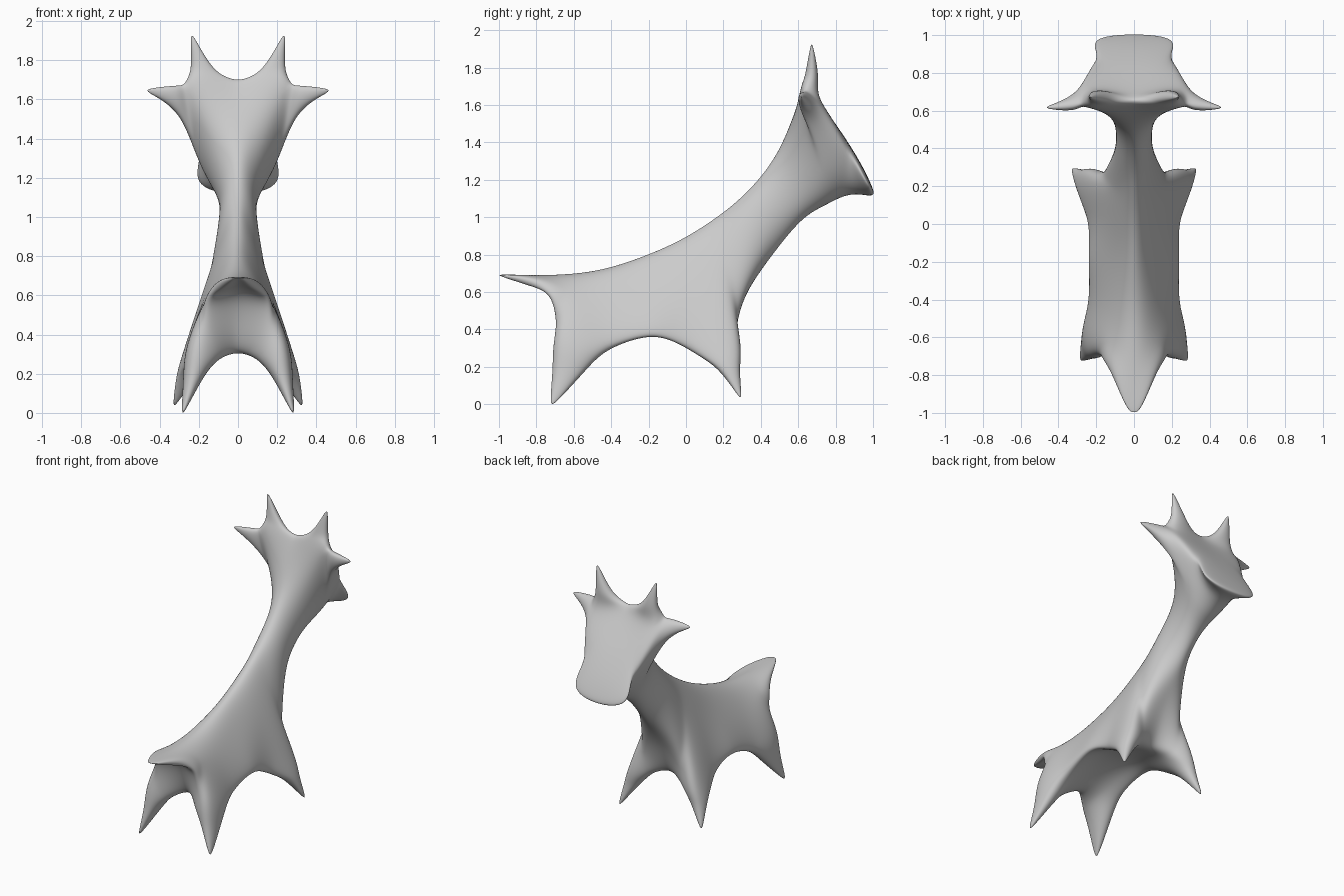
import bpy, bmesh
from mathutils import Vector

if "Cube" in bpy.data.objects:
    bpy.data.objects.remove(bpy.data.objects["Cube"])

verts, mirror, faces, groups = [], {}, [], []


def add(x, y, z):
    """Add a point and its mirror twin; return the index."""
    i = len(verts)
    verts.append(Vector((x, y, z)))
    mirror[i] = i
    if x > 1e-6:
        verts.append(Vector((-x, y, z)))
        mirror[i], mirror[i + 1] = i + 1, i
    return i


def ring(*pts):
    return [add(*p) for p in pts]


def quad(a, b, c, d):
    faces.append((a, b, c, d))
    faces.append(tuple(mirror[i] for i in (d, c, b, a)))


def strip(r, s, skip=()):
    for i in range(len(r) - 1):
        if i not in skip:
            quad(r[i], r[i + 1], s[i + 1], s[i])


def group(idx, tip):
    """Points that move together so their surface reaches the tip."""
    tip = Vector(tip)
    if abs(tip.x) < 1e-6:
        groups.append((sorted(set(idx) | {mirror[i] for i in idx}), tip))
    else:
        groups.append((idx, tip))
        groups.append(([mirror[i] for i in idx], Vector((-tip.x, tip.y, tip.z))))


def spike(base, mid, tip, size=0.13):
    """Tapered limb: base quad, middle quad, tiny end quad."""
    m = ring(*mid)
    c = sum((Vector(p) for p in mid), Vector()) / 4
    t = ring(*[Vector(tip) + (Vector(p) - c) * size for p in mid])
    for r, s in ((base, m), (m, t)):
        for i in range(4):
            j = (i + 1) % 4
            quad(r[i], r[j], s[j], s[i])
    quad(*t)
    group(t, tip)


# Trunk: half sections, top / upper side / outer edge / inner edge / belly
body = [
    ring((0, -.66, .695), (.15, -.64, .60), (.24, -.675, .37), (.115, -.66, .295), (0, -.58, .33)),
    ring((0, -.43, .725), (.14, -.44, .60), (.245, -.43, .32), (.12, -.45, .305), (0, -.42, .335)),
    ring((0, -.18, .81), (.125, -.18, .66), (.24, -.18, .39), (.14, -.18, .38), (0, -.18, .39)),
    ring((0, .01, .90), (.125, .03, .73), (.25, .035, .325), (.13, .05, .315), (0, .06, .345)),
    ring((0, .18, 1.01), (.12, .20, .80), (.25, .262, .37), (.13, .25, .305), (0, .2, .335)),
]
for k in range(4):
    strip(body[k], body[k + 1], skip=(2,) if k in (0, 3) else ())

# Rear and chest walls
rear = ring((.15, -.715, .54), (0, -.68, .56))
chest = ring((.14, .30, .57), (0, .305, .56))
for b, (e, d) in ((body[0], rear), (body[4], chest)):
    quad(b[1], b[2], b[3], e)
    quad(e, b[3], b[4], d)

# Tail
tail0 = body[0][:2] + rear
tail1 = ring((0, -.83, .69), (.098, -.82, .672), (.088, -.82, .628), (0, -.83, .65))
tail2 = ring((0, -1, .69), (.028, -1, .687), (.028, -1, .680), (0, -1, .677))
strip(tail0, tail1)
strip(tail1, tail2)
quad(*tail2)
group(tail2, (0, -.962, .683))

# Legs
spike([body[0][2], body[1][2], body[1][3], body[0][3]],
      [(.265, -.69, .18), (.265, -.56, .18), (.19, -.565, .18), (.19, -.69, .18)],
      (.27, -.696, .038))
spike([body[3][2], body[4][2], body[4][3], body[3][3]],
      [(.298, .18, .19), (.298, .273, .19), (.225, .27, .19), (.22, .185, .19)],
      (.312, .278, .07))

# Neck and head sections: top / upper side / lower side / underside
neck0 = body[4][:2] + chest
neck1 = ring((0, .33, 1.14), (.085, .36, 1.05), (.088, .43, .88), (0, .465, .80))
neck2 = ring((0, .50, 1.37), (.10, .53, 1.28), (.10, .60, 1.08), (0, .62, .985))
head1 = ring((0, .63, 1.68), (.24, .615, 1.65), (.178, .73, 1.24), (0, .75, 1.07))
head2 = ring((0, .69, 1.66), (.24, .715, 1.625), (.20, .87, 1.34), (0, .88, 1.12))
strip(neck0, neck1)
strip(neck1, neck2)
strip(neck2, head1)
strip(head1, head2, skip=(0, 1))

# Horns and ears
spike([head1[0], head1[1], head2[1], head2[0]],
      [(.14, .648, 1.77), (.225, .648, 1.77), (.225, .697, 1.76), (.14, .697, 1.75)],
      (.224, .673, 1.89))
spike([head1[1], head2[1], head2[2], head1[2]],
      [(.32, .608, 1.65), (.32, .668, 1.645), (.305, .70, 1.54), (.305, .635, 1.53)],
      (.43, .621, 1.638))

# Face and snout
mid_face = add(0, .845, 1.43)
s_top, s_side, s_low = ring((0, .99, 1.18), (.187, .975, 1.17), (0, .985, 1.145))
quad(head2[0], head2[1], head2[2], mid_face)
quad(mid_face, head2[2], s_side, s_top)
quad(head2[2], head2[3], s_low, s_side)
faces.append((s_top, s_side, s_low, mirror[s_side]))
group([s_top, s_low], (0, .985, 1.16))

# Adjust the cage so its smooth surface passes through the points above
links = [set() for _ in verts]
diag = [[] for _ in verts]
for f in faces:
    for i in range(4):
        links[f[i]].update((f[i - 1], f[(i + 1) % 4]))
        diag[f[i]].append(f[(i + 2) % 4])
cage = [v.copy() for v in verts]


def limit(i):
    n = len(links[i])
    e = sum((cage[j] for j in links[i]), Vector())
    d = sum((cage[j] for j in diag[i]), Vector())
    return (cage[i] * n * n + e * 4 + d) / (n * (n + 5))


for _ in range(7):
    now = [limit(i) for i in range(len(verts))]
    move = [t - p for t, p in zip(verts, now)]
    for idx, tip in groups:
        avg = sum((tip - now[i] for i in idx), Vector()) / len(idx)
        for i in idx:
            move[i] = avg
    for i, m in enumerate(move):
        cage[i] += m

# Final smooth object
bm = bmesh.new()
bv = [bm.verts.new(c) for c in cage]
for f in faces:
    bm.faces.new([bv[i] for i in f])
bmesh.ops.recalc_face_normals(bm, faces=bm.faces)
for f in bm.faces:
    f.smooth = True
me = bpy.data.meshes.new("animal_body")
bm.to_mesh(me)
bm.free()
ob = bpy.data.objects.new("animal_body", me)
bpy.context.collection.objects.link(ob)
sub = ob.modifiers.new("smooth", 'SUBSURF')
sub.levels = sub.render_levels = 4
